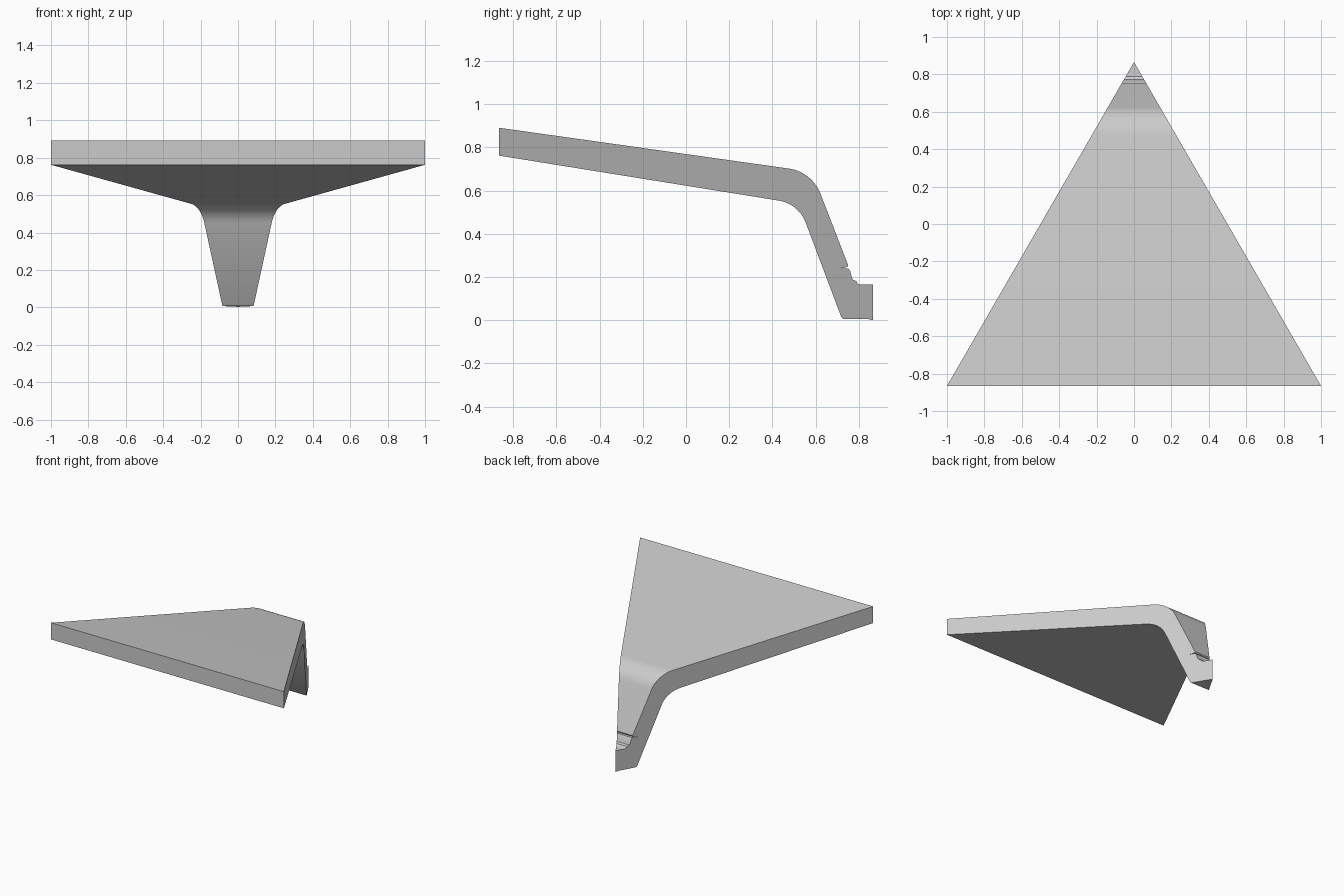
import bpy, bmesh, math
from mathutils import Vector

if "Cube" in bpy.data.objects:
    bpy.data.objects.remove(bpy.data.objects["Cube"])

A = math.sqrt(3) / 2          # half depth of the equilateral plan


def fillet(prev, corner, nxt, d, n=14):
    """Circular arc rounding a corner, starting d away along each leg."""
    p, c, q = Vector(prev), Vector(corner), Vector(nxt)
    u, v = (p - c).normalized(), (q - c).normalized()
    half = u.angle(v) / 2
    r = d * math.tan(half)
    centre = c + (u + v).normalized() * (d / math.cos(half))
    a, b = c + u * d - centre, c + v * d - centre
    turn = a.angle(b)
    out = []
    for i in range(n + 1):
        t = i / n
        w = (a * math.sin((1 - t) * turn) + b * math.sin(t * turn)) / math.sin(turn)
        out.append(tuple(centre + w.normalized() * r))
    return out


def bent(start, corner, end, d):
    """Sloped top run, rounded bend and steep leg as one line."""
    return [start] + fillet(start, corner, end, d) + [end]


def wedge(name, profile):
    """Extrude a side profile (y, z) across the triangular plan."""
    bm = bmesh.new()
    rings = []
    for s in (-1, 1):
        rings.append([bm.verts.new((s * max(0, A - y) / math.sqrt(3), y, z))
                      for y, z in profile])
    left, right = rings
    n = len(profile)
    bm.faces.new(left)
    bm.faces.new(right[::-1])
    for i in range(n):
        j = (i + 1) % n
        bm.faces.new((left[j], left[i], right[i], right[j]))
    bmesh.ops.remove_doubles(bm, verts=bm.verts, dist=1e-5)
    bmesh.ops.recalc_face_normals(bm, faces=bm.faces)
    me = bpy.data.meshes.new(name)
    bm.to_mesh(me)
    bm.free()
    ob = bpy.data.objects.new(name, me)
    bpy.context.collection.objects.link(ob)
    bpy.context.view_layer.objects.active = ob
    ob.select_set(True)
    bpy.ops.object.shade_smooth_by_angle(angle=math.radians(25))
    ob.select_set(False)


# Layer boundaries, from outside to inside
outer = bent((-A, 0.891), (0.583, 0.687), (0.750, 0.256), 0.108)
seam_1 = bent((-A, 0.845), (0.550, 0.638), (0.714, 0.240), 0.09)
seam_2 = bent((-A, 0.804), (0.531, 0.591), (0.716, 0.137), 0.09)
inner = bent((-A, 0.762), (0.521, 0.539), (0.719, 0.014), 0.092)

# Top shell with a rounded lower lip
wedge("outer_shell", outer + [(0.747, 0.248), (0.738, 0.244)] + seam_1[::-1])

# Middle layer ending in a stepped ledge
ledge = [(0.752, 0.240), (0.760, 0.228), (0.767, 0.200), (0.772, 0.188),
         (0.788, 0.181), (0.794, 0.170), (0.803, 0.165), (A, 0.165)]
wedge("middle_layer", seam_1 + ledge + [(A, 0.137)] + seam_2[::-1])

# Inner layer with the solid foot
wedge("inner_layer_and_foot",
      seam_2 + [(A, 0.137), (A, 0.0), (0.845, 0.005), (0.727, 0.006)] + inner[::-1])
